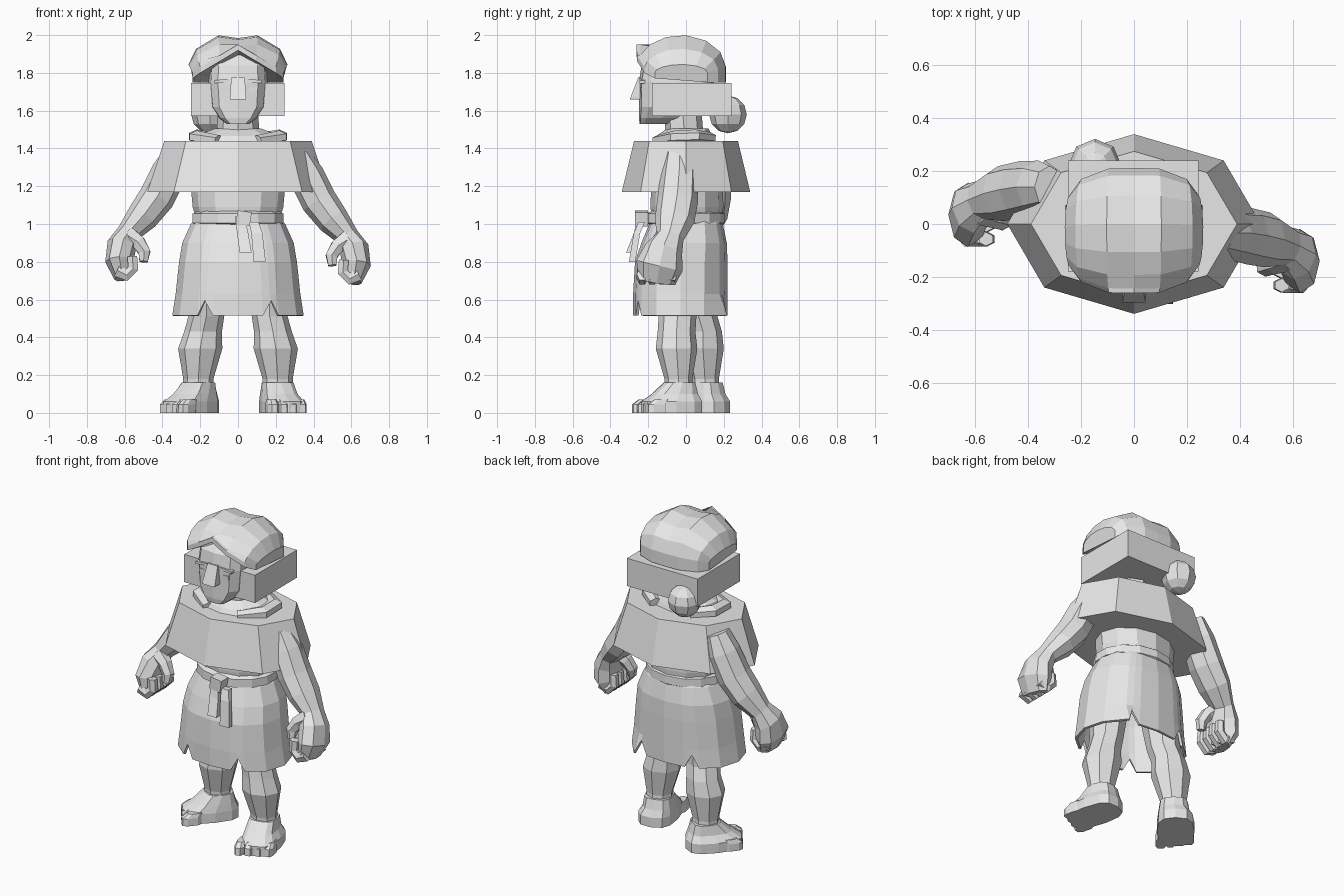
import bpy, bmesh
from math import sin, cos, radians, copysign
from mathutils import Vector, Matrix

old = bpy.data.objects.get("Cube")
if old:
    bpy.data.objects.remove(old, do_unlink=True)

GREY = (0.8, 0.8, 0.8, 1)
clay = bpy.data.materials.new("pale_grey")
clay.diffuse_color = GREY
clay.use_nodes = True
for node in clay.node_tree.nodes:
    if node.type == "BSDF_PRINCIPLED":
        node.inputs["Base Color"].default_value = GREY


def finish(name, bm):
    bmesh.ops.recalc_face_normals(bm, faces=bm.faces)
    mesh = bpy.data.meshes.new(name)
    bm.to_mesh(mesh)
    bm.free()
    mesh.materials.append(clay)
    obj = bpy.data.objects.new(name, mesh)
    bpy.context.collection.objects.link(obj)
    return obj


def loft(name, rings, sides=8, start=0, ref=None, power=1, angles=None,
         cap=True, matrix=None, shape=None):
    """Skin rings (x, y, z, radius a, radius b); with ref they follow the path."""
    bm = bmesh.new()
    angles = angles or [start + 360 * i / sides for i in range(sides)]
    loops = []
    for i, ring in enumerate(rings):
        centre, a, b = Vector(ring[:3]), ring[3], ring[4]
        u, v = Vector((1, 0, 0)), Vector((0, 1, 0))
        if ref:
            t = Vector(rings[min(i + 1, len(rings) - 1)][:3]) - Vector(rings[max(i - 1, 0)][:3])
            t.normalize()
            u = Vector(ref).cross(t).normalized()
            v = t.cross(u)
        loop = []
        for k, deg in enumerate(angles):
            s, c = sin(radians(deg)), -cos(radians(deg))
            s, c = (copysign(abs(w) ** power, w) for w in (s, c))
            p = centre + u * a * s + v * b * c
            if shape:
                p = shape(p, i, k)
            loop.append(bm.verts.new(matrix @ p if matrix else p))
        loops.append(loop)
    n = len(angles)
    for lo, hi in zip(loops, loops[1:]):
        for k in range(n):
            bm.faces.new((lo[k], lo[(k + 1) % n], hi[(k + 1) % n], hi[k]))
    if cap:
        bm.faces.new(loops[0])
        bm.faces.new(loops[-1])
    return finish(name, bm)


def box(name, centre, size, roll=0):
    bm = bmesh.new()
    m = Matrix.Translation(centre) @ Matrix.Rotation(radians(roll), 4, "Y")
    bmesh.ops.create_cube(bm, size=1, matrix=m @ Matrix.Diagonal((*size, 1)))
    return finish(name, bm)


# Torso, neck and eight-sided cape
loft("torso", [(0, .005, 1, .215, .185), (0, .005, 1.09, .24, .193), (0, .005, 1.2, .25, .19),
               (0, .01, 1.4, .27, .18)], 12)
loft("neck", [(0, -.01, 1.42, .15, .13), (0, -.01, 1.5, .112, .1), (0, -.02, 1.62, .105, .1)])
loft("cape", [(0, 0, 1.17, .48, .34), (0, 0, 1.44, .39, .275)])
loft("collar", [(0, -.015, 1.42, .275, .175), (0, -.01, 1.465, .24, .15),
                (0, .01, 1.505, .13, .11)], 10)

# Skirt with a notched hem
half = [20, 28, 36, 62, 90, 118, 144, 152, 160]
around = [0] + half + [180] + [360 - d for d in reversed(half)]


def hem(p, i, k):
    if i == 0 and around[k] in (28, 332, 152, 208):
        p.z += .08
    if i == 0 and around[k] == 144:
        p.y += .04
    return p


skirt = loft("skirt", [(0, -.03, .515, .348, .25), (0, -.03, .63, .33, .25), (0, -.025, .8, .312, .245),
                       (0, -.01, .9, .295, .226), (0, 0, 1, .25, .195), (0, 0, 1.03, .22, .185)],
             angles=around, cap=False, power=.9, shape=hem)
wall = skirt.modifiers.new("thickness", "SOLIDIFY")
wall.thickness = .015

# Belt, knot and hanging ends
loft("belt", [(0, 0, .995, .22, .19), (0, -.005, 1.005, .248, .21),
              (0, -.005, 1.055, .246, .208), (0, 0, 1.068, .22, .185)], 14)
box("belt_knot", (.03, -.235, 1.03), (.075, .07, .075), 8)
for name, x, top, bottom, out in (("belt_end_inner", .025, 1.04, .85, -.3),
                                  ("belt_end_outer", .1, 1.01, .8, -.285)):
    loft(name, [(x + .015, out, bottom, .045, .024), (x, -.26, .95, .042, .024),
                (x - .015, -.235, top, .036, .024)], 4, 45)

# Head and broad flat face
loft("head", [(0, -.17, 1.53, .06, .075), (0, -.13, 1.56, .1, .12), (0, -.07, 1.62, .145, .18),
              (0, -.05, 1.75, .156, .2), (0, -.045, 1.84, .15, .19), (0, -.03, 1.91, .11, .15)],
     12, power=.55)
loft("nose", [(0, -.255, 1.66, .06, .06), (0, -.25, 1.67, .062, .062),
              (0, -.225, 1.775, .05, .04)], 4, 45)
for side, s in (("left", 1), ("right", -1)):
    box(side + "_brow", (s * .085, -.232, 1.757), (.08, .03, .016), s * 6)
    box(side + "_eye", (s * .08, -.232, 1.71), (.045, .02, .025))
box("head_block", (-.0025, .03, 1.658), (.495, .42, .175))

# Hair in lengthwise strips, open over the forehead, and a bun
arc = [180, 180, 208, 236, 264, 290, 315, 338, 360, 360]


def drop_to_rim(p, i, k):
    front = min(1, max(0, -p.y / .2))
    rim = 1.75 + front * (.17 - .6 * abs(p.x))
    p.z = rim if k in (0, len(arc) - 1) else max(p.z, rim + .03)
    return p


strips = [(.24, 1.8, .05, .14), (.2, 1.82, .11, .195), (.095, 1.83, .17, .235)]
loft("hair", [(-x, -.025, z, a, b) for x, z, a, b in strips] + [(0, -.025, 1.83, .155, .237)]
     + [(x, -.025, z, a, b) for x, z, a, b in reversed(strips)],
     ref=(0, 1, 0), angles=arc, shape=drop_to_rim)
for side, s in (("left", 1), ("right", -1)):
    loft(side + "_collar_fold", [(s * .12, .13, 1.455, .04, .03), (s * .22, .05, 1.465, .05, .035),
                                 (s * .22, -.06, 1.46, .05, .035), (s * .1, -.15, 1.445, .04, .025)],
         6, ref=(0, 0, 1))
bun = bmesh.new()
bmesh.ops.create_uvsphere(bun, u_segments=8, v_segments=6, radius=.1,
                          matrix=Matrix.Translation((-.148, .222, 1.58)))
finish("hair_bun", bun)

# Arms and closed hands; the right arm sits further back
for side, s, dy, dz in (("left", 1, 0, 0), ("right", -1, .175, .02)):
    def limb(name, rings, sides, ref=(0, 1, 0)):
        loft(side + name, [(s * x, y + dy, z + dz, a, b) for x, y, z, a, b in rings],
             sides, ref=ref)

    limb("_arm", [(.32, -.035, 1.37, .06, .08), (.36, -.035, 1.26, .095, .1),
                  (.43, -.045, 1.12, .095, .108), (.505, -.06, 1.02, .085, .105),
                  (.583, -.085, .93, .06, .075), (.615, -.115, .87, .078, .1),
                  (.628, -.14, .78, .075, .125), (.61, -.155, .695, .045, .1)], 8)
    for i in range(4):
        y = -.232 + i * .053
        limb("_finger_%d" % (i + 1), [(.64, y, .735, .04, .029), (.59, y, .71, .036, .029),
                                      (.555, y, .745, .032, .028), (.56, y, .81, .03, .026)], 6)
    limb("_thumb", [(.585, -.13, .92, .055, .05), (.525, -.15, .88, .042, .042),
                    (.495, -.165, .83, .036, .035), (.5, -.175, .78, .025, .025)], 6)

# Legs and splayed feet
for side, s, dy, turn in (("left", 1, 0, 14), ("right", -1, .14, -40)):
    x = s * .21
    loft(side + "_leg", [(x, -.035 + dy, .1, .08, .075), (x, -.04 + dy, .18, .08, .074),
                         (s * .2, -.05 + dy, .34, .117, .11), (s * .185, -.05 + dy, .43, .1, .1),
                         (s * .168, -.045 + dy * .8, .51, .095, .1),
                         (s * .165, -.035 + dy * .6, .68, .11, .12)])
    place = Matrix.Translation((x, -.035 + dy, 0)) @ Matrix.Rotation(radians(turn), 4, "Z")
    loft(side + "_foot", [(s * .01, -.045, 0, .108, .165), (s * .01, -.045, .06, .108, .165),
                          (0, -.025, .1, .092, .125), (0, 0, .16, .082, .082)],
         12, power=.7, matrix=place)
    for i in range(4):
        inner = s * (-.075 + i * .054)
        front = -.225 + i * .014
        loft("%s_toe_%d" % (side, i + 1),
             [(inner, front + .045, 0, .031, .06), (inner, front + .045, .045, .031, .058),
              (inner, front + .065, .07, .024, .045)], 8, 22.5, power=.7, matrix=place)
